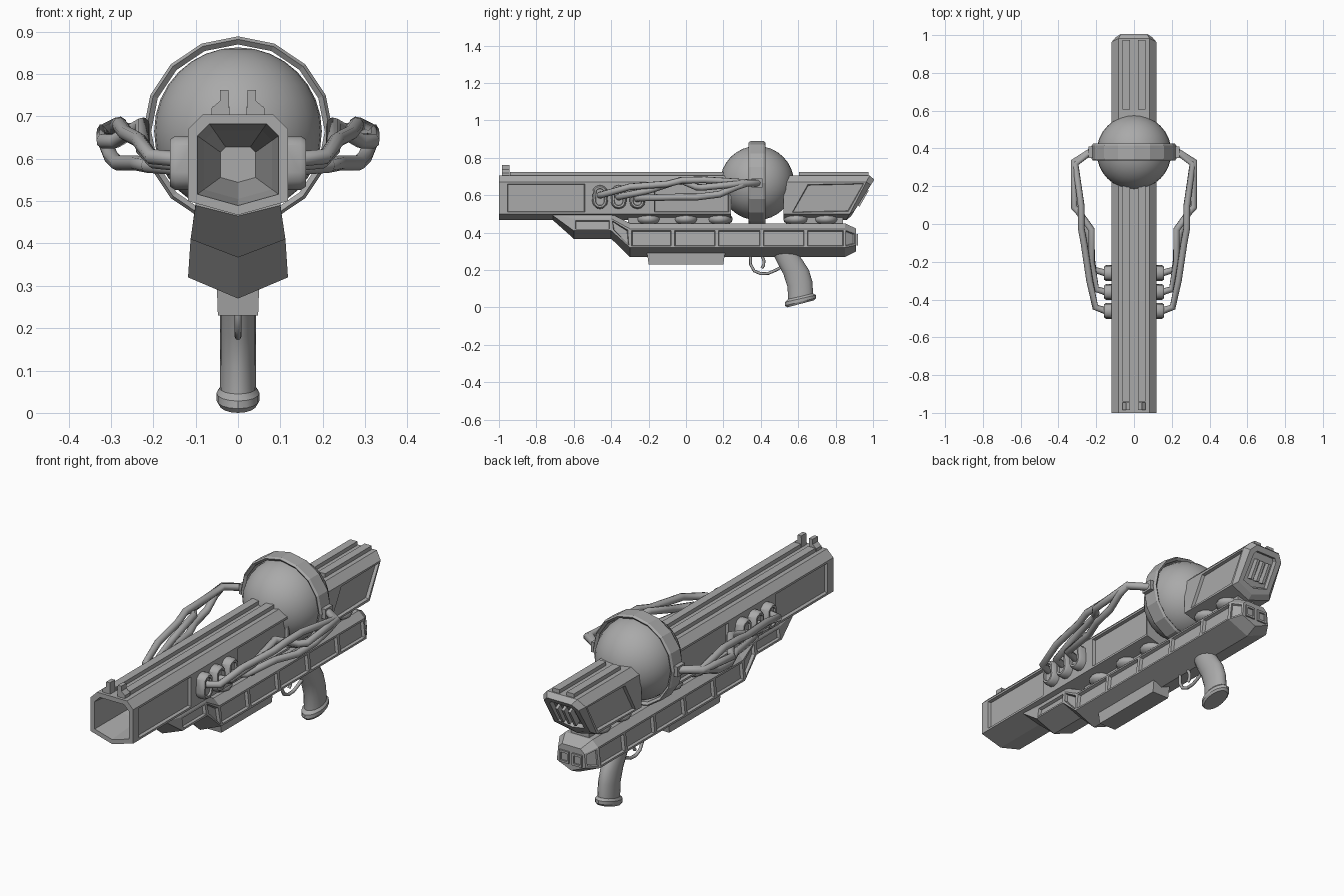
import bpy, bmesh
from math import sin, cos, pi, radians
from mathutils import Vector

cube = bpy.data.objects.get("Cube")
if cube:
    bpy.data.objects.remove(cube)

grey = bpy.data.materials.new("gunmetal_grey")
grey.use_nodes = True
COLOUR = (0.4, 0.4, 0.4, 1)
grey.diffuse_color = COLOUR
grey.node_tree.nodes["Principled BSDF"].inputs["Base Color"].default_value = COLOUR


def finish(bm, name, smooth=None):
    mesh = bpy.data.meshes.new(name)
    bm.to_mesh(mesh)
    bm.free()
    ob = bpy.data.objects.new(name, mesh)
    bpy.context.collection.objects.link(ob)
    mesh.materials.append(grey)
    if smooth:
        bpy.ops.object.select_all(action='DESELECT')
        ob.select_set(True)
        bpy.context.view_layer.objects.active = ob
        bpy.ops.object.shade_smooth_by_angle(angle=radians(smooth))
    return ob


def loft(stations, closed=False):
    """Skin equal-length rings; returns the bmesh, the side faces by station and the end caps."""
    bm = bmesh.new()
    rings = [[bm.verts.new(p) for p in s] for s in stations]
    n = len(rings[0])
    pairs = list(zip(rings, rings[1:] + rings[:1]))
    if not closed:
        pairs.pop()
    grid = [[bm.faces.new((a[k], a[(k + 1) % n], b[(k + 1) % n], b[k])) for k in range(n)]
            for a, b in pairs]
    caps = [] if closed else [bm.faces.new(rings[0]), bm.faces.new(rings[-1])]
    bmesh.ops.recalc_face_normals(bm, faces=bm.faces)
    return bm, grid, caps


def recess(bm, faces, border=0.015, depth=0.015):
    bmesh.ops.inset_individual(bm, faces=faces, thickness=border, depth=0)
    bmesh.ops.inset_individual(bm, faces=faces, thickness=0.005, depth=-depth)


def box(name, centre, size, tilt=0.0, taper=1.0):
    x, y, z = (s / 2 for s in size)
    c = Vector(centre)
    rings = []
    for h, f in ((-z, taper), (z, 1)):
        ring = [(-x * f, -y * f), (x * f, -y * f), (x * f, y * f), (-x * f, y * f)]
        rings.append([c + Vector((a, b * cos(tilt) - h * sin(tilt), b * sin(tilt) + h * cos(tilt)))
                      for a, b in ring])
    return finish(loft(rings)[0], name)


def tube(name, points, radius):
    curve = bpy.data.curves.new(name, 'CURVE')
    curve.dimensions = '3D'
    curve.bevel_depth = radius
    curve.bevel_resolution = 2
    curve.use_fill_caps = True
    spline = curve.splines.new('POLY')
    spline.points.add(len(points) - 1)
    for p, co in zip(spline.points, points):
        p.co = (*co, 1)
    curve.materials.append(grey)
    ob = bpy.data.objects.new(name, curve)
    bpy.context.collection.objects.link(ob)


def ring7(y, bottom, low, high, top, shear=0.0, scale=1.0):
    """Seven-sided section from (half width, height) pairs, V-shaped below."""
    right = [low, high, top]
    pts = [(0, bottom)] + right + [(-x, z) for x, z in reversed(right)]
    mid = (bottom + top[1]) / 2
    return [(x * scale, y + shear * (z - mid), mid + (z - mid) * scale) for x, z in pts]


# Barrel: front length with a tapering bore, rear length with a raked end
def barrel(y, shear=0.0, scale=1.0):
    return ring7(y, 0.467, (0.118, 0.5), (0.118, 0.67), (0.083, 0.705), shear, scale)


bm, grid, caps = loft([barrel(-0.55, 0, 0.35), barrel(-0.8, 0, 0.68), barrel(-1, 0, 0.81), barrel(-1),
                       barrel(-0.965), barrel(-0.53), barrel(-0.18), barrel(0.24)])
recess(bm, [grid[i][k] for i in (4, 6) for k in (1, 5)])
finish(bm, "front_barrel")

RAKE = 0.52
bm, grid, caps = loft([barrel(0.52), barrel(0.6, RAKE), barrel(0.92, RAKE), barrel(0.945, RAKE, 0.82)])
recess(bm, [grid[1][k] for k in (1, 5)])
recess(bm, [caps[1]], 0.03, 0.02)
finish(bm, "rear_barrel")
for i in (-1, 0, 1):
    box("vent_slat", (i * 0.035, 0.94, 0.59), (0.014, 0.03, 0.1), -RAKE)

# Top rails and sights
for s in (-1, 1):
    box("front_rail", (s * 0.04, -0.37, 0.711), (0.04, 1.14, 0.026))
    box("rear_rail", (s * 0.04, 0.79, 0.711), (0.04, 0.37, 0.026))
    sight = [(0.02, 0.7), (0.062, 0.7), (0.062, 0.72), (0.042, 0.737), (0.042, 0.762), (0.022, 0.762)]
    finish(loft([[(s * x, y, z) for x, z in sight] for y in (-0.985, -0.945)])[0], "sight_post")

# Energy sphere and its hoop
SPHERE = Vector((0, 0.38, 0.665))
bm = bmesh.new()
bmesh.ops.create_uvsphere(bm, u_segments=32, v_segments=16, radius=0.198)
bmesh.ops.translate(bm, verts=bm.verts, vec=SPHERE)
finish(bm, "energy_sphere", 60)
profile = [(0.205, -0.035), (0.217, -0.045), (0.224, -0.035), (0.224, 0.035), (0.217, 0.045), (0.205, 0.035)]
hoop = [[SPHERE + Vector((r * sin(a), y, r * cos(a))) for r, y in profile]
        for a in (i * pi / 8 for i in range(16))]
finish(loft(hoop, True)[0], "sphere_hoop")


# Lower body with stepped nose and panelled flanks
def nose(y):
    return ring7(y, 0.367, (0.112, 0.41), (0.102, 0.475), (0.09, 0.5))


def body(y, scale=1.0):
    return ring7(y, 0.27, (0.118, 0.32), (0.107, 0.42), (0.075, 0.45), 0, scale)


bm, grid, caps = loft([ring7(-0.71, 0.465, (0.1, 0.49), (0.1, 0.495), (0.09, 0.5)), nose(-0.6), nose(-0.4)]
                      + [body(y) for y in (-0.3, -0.07, 0.165, 0.405, 0.64, 0.85)] + [body(0.91, 0.68)])
recess(bm, [grid[i][k] for i in range(1, 8) for k in (1, 5)], 0.013)
recess(bm, [grid[8][k] for k in (1, 5)], 0.012, 0.01)
finish(bm, "lower_body")
for s in (-1, 1):
    frame = [(0.036 + dx * f, 0.911 + y, 0.362 + dz * f)
             for f, y in ((1, 0), (1, 0.008), (0.65, 0.008), (0.65, 0))
             for dx, dz in ((-0.027, -0.03), (0.027, -0.03), (0.027, 0.03), (-0.027, 0.03))]
    rings = [[(s * x, y, z) for x, y, z in frame[i:i + 4]] for i in range(0, 16, 4)]
    finish(loft(rings, True)[0], "rear_window_frame")

# Spine and rounded mounts joining barrel and body
box("front_spine", (0, -0.04, 0.46), (0.1, 0.54, 0.07))
box("rear_spine", (0, 0.69, 0.46), (0.1, 0.3, 0.07))
for y in (-0.2, 0, 0.18, 0.59, 0.75):
    bm = bmesh.new()
    bmesh.ops.create_uvsphere(bm, u_segments=16, v_segments=8, radius=1)
    bmesh.ops.scale(bm, verts=bm.verts, vec=(0.1, 0.07, 0.038))
    bmesh.ops.translate(bm, verts=bm.verts, vec=(0, y, 0.472))
    finish(bm, "barrel_mount", 60)

# Side plugs and cables
PLUGS = (-0.46, -0.36, -0.26)
CABLES = [
    [(0.15, -0.46, 0.6), (0.205, -0.44, 0.605), (0.235, -0.3, 0.645), (0.265, -0.1, 0.66),
     (0.28, -0.02, 0.68), (0.28, 0.1, 0.682), (0.31, 0.32, 0.668), (0.22, 0.39, 0.665)],
    [(0.15, -0.36, 0.59), (0.2, -0.345, 0.595), (0.225, -0.2, 0.625), (0.225, -0.03, 0.68),
     (0.29, 0.06, 0.642), (0.318, 0.09, 0.642), (0.318, 0.33, 0.665), (0.22, 0.39, 0.665)],
    [(0.15, -0.26, 0.58), (0.215, -0.24, 0.585), (0.24, -0.05, 0.59), (0.285, 0.06, 0.59),
     (0.3, 0.18, 0.605), (0.316, 0.27, 0.645), (0.316, 0.33, 0.665), (0.22, 0.39, 0.665)]]
for s in (-1, 1):
    for y, path in zip(PLUGS, CABLES):
        rings = []
        for x, r in ((0.11, 0.042), (0.148, 0.042), (0.16, 0.034), (0.16, 0.024), (0.15, 0.022)):
            arc = [i * pi / 6 for i in range(12)]
            rings.append([(s * x, y + r * cos(a), 0.59 + r * sin(a) + (0.022 if sin(a) > 0.01 else -0.022))
                          for a in arc])
        finish(loft(rings)[0], "cable_plug", 35)
        tube("cable", [(s * x, v, z) for x, v, z in path], 0.018)
    box("hoop_socket", (s * 0.225, 0.38, 0.665), (0.03, 0.06, 0.05))

# Underside block, trigger and guard
box("underside_block", (0, 0, 0.265), (0.1, 0.42, 0.07), 0, 0.95)
tube("trigger_guard", [(0, 0.345, 0.28), (0, 0.345, 0.23), (0, 0.365, 0.195), (0, 0.4, 0.18),
                       (0, 0.44, 0.182), (0, 0.475, 0.197), (0, 0.51, 0.215)], 0.008)
tube("trigger", [(0, 0.4, 0.29), (0, 0.417, 0.25), (0, 0.415, 0.225), (0, 0.405, 0.21)], 0.008)


# Curved grip with flared foot, lofted from front and back points
def grip_ring(front, back, half):
    a, b = Vector((0, *front)), Vector((0, *back))
    return [(a + b) / 2 + (b - a) / 2 * cos(t) + Vector((half * sin(t), 0, 0))
            for t in (i * pi / 8 for i in range(16))]


grip = [((0.46, 0.3), (0.59, 0.3), 0.042), ((0.485, 0.245), (0.625, 0.25), 0.042),
        ((0.52, 0.18), (0.657, 0.2), 0.042), ((0.543, 0.11), (0.675, 0.14), 0.042),
        ((0.546, 0.035), (0.68, 0.07), 0.043)]
finish(loft([grip_ring(*g) for g in grip])[0], "grip", 40)
foot = [((0.546, 0.045), (0.68, 0.075), 0.042), ((0.53, 0.028), (0.694, 0.066), 0.051),
        ((0.529, 0.01), (0.695, 0.05), 0.051), ((0.54, 0.0), (0.685, 0.038), 0.044)]
finish(loft([grip_ring(*g) for g in foot])[0], "grip_foot", 30)
